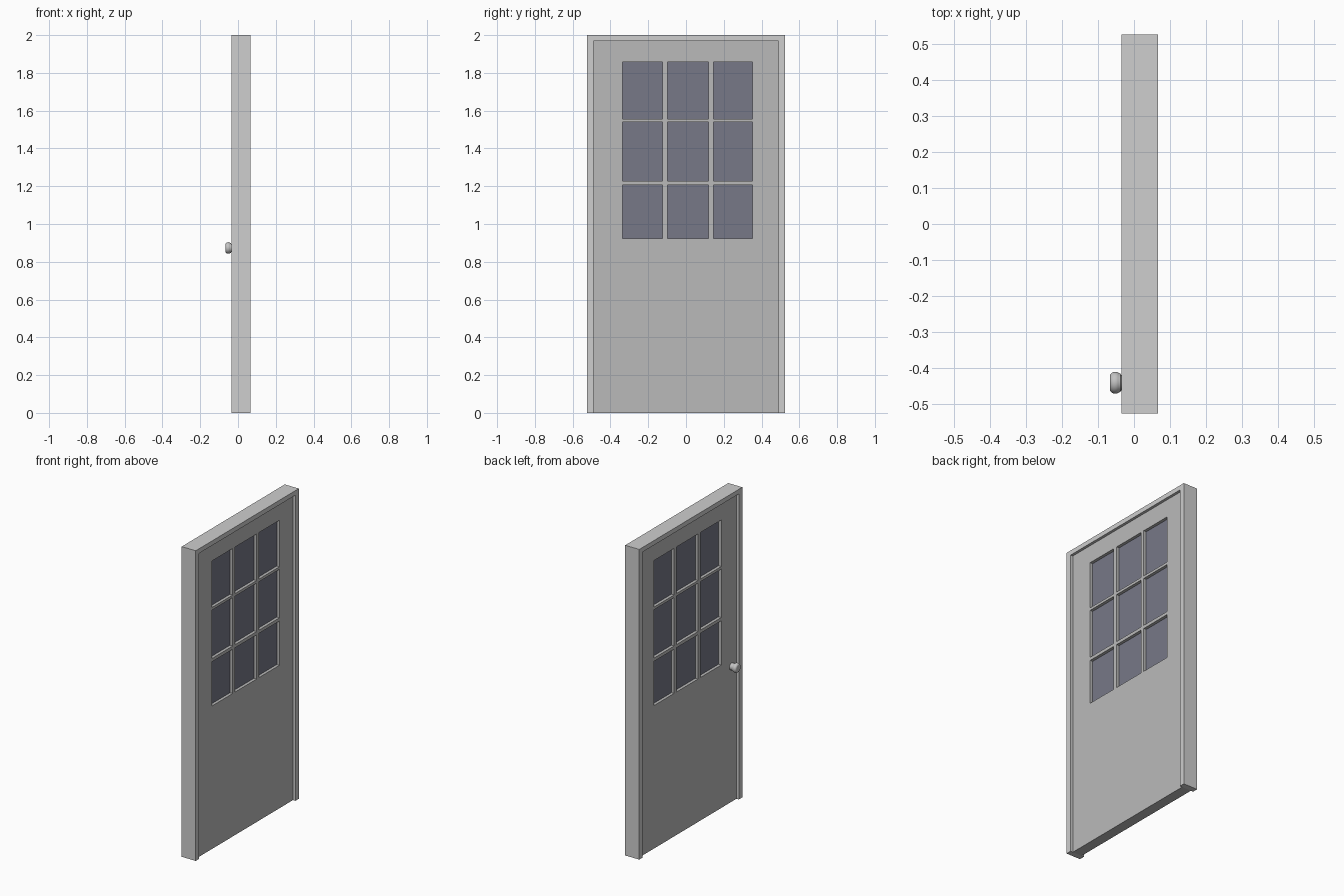
import bpy, bmesh, math
from mathutils import Vector

if "Cube" in bpy.data.objects:
    bpy.data.objects.remove(bpy.data.objects["Cube"])


def material(name, rgb):
    m = bpy.data.materials.new(name)
    m.diffuse_color = (*rgb, 1)
    m.use_nodes = True
    m.node_tree.nodes["Principled BSDF"].inputs["Base Color"].default_value = m.diffuse_color
    return m


FRAME = material("frame light grey", (0.62, 0.62, 0.62))
DOOR = material("door grey", (0.49, 0.49, 0.49))
GLASS = material("glass blue grey", (0.185, 0.19, 0.245))
METAL = material("knob metal grey", (0.55, 0.55, 0.55))


def finish(name, bm, mat):
    bmesh.ops.recalc_face_normals(bm, faces=bm.faces)
    mesh = bpy.data.meshes.new(name)
    bm.to_mesh(mesh)
    bm.free()
    mesh.materials.append(mat)
    ob = bpy.data.objects.new(name, mesh)
    bpy.context.collection.objects.link(ob)
    return ob


def extrude_x(bm, depth):
    """Give flat faces in the yz plane a thickness along x."""
    ret = bmesh.ops.extrude_face_region(bm, geom=bm.faces[:], use_keep_orig=True)
    verts = [v for v in ret["geom"] if isinstance(v, bmesh.types.BMVert)]
    bmesh.ops.translate(bm, verts=verts, vec=(depth, 0, 0))


def slab(name, polygons, x0, x1, mat):
    bm = bmesh.new()
    for poly in polygons:
        bm.faces.new([bm.verts.new((x0, y, z)) for y, z in poly])
    bmesh.ops.remove_doubles(bm, verts=bm.verts, dist=1e-5)
    extrude_x(bm, x1 - x0)
    return finish(name, bm, mat)


def rect(y0, y1, z0, z1):
    return [(y0, z0), (y1, z0), (y1, z1), (y0, z1)]


# Door frame: two jambs and a head, open at the bottom
half = [(0.525, 2.0), (0.525, 0), (0.49, 0), (0.49, 1.97)]
slab("door_frame", [half + [(-y, z) for y, z in reversed(half)]],
     -0.034, 0.066, FRAME)

# Door leaf: grid of cells with the nine window cells left open
ys = [-0.49, -0.335, -0.124, -0.098, 0.119, 0.145, 0.352, 0.49]
zs = [0, 0.922, 1.207, 1.228, 1.540, 1.557, 1.857, 1.97]
solid, panes = [], []
for i in range(7):
    for j in range(7):
        cell = rect(ys[i], ys[i + 1], zs[j], zs[j + 1])
        (panes if i % 2 and j % 2 else solid).append(cell)
slab("door_leaf", solid, -0.017, 0.049, DOOR)

# Glass panes set back inside the openings
slab("window_glass", panes, 0.002, 0.030, GLASS)

# Round knob: profile (x, radius) spun around the x axis
profile = [(-0.017, 0), (-0.017, 0.022), (-0.036, 0.022), (-0.038, 0.026)]
for k in range(9):
    a = math.radians(-50 + k * 140 / 8)
    profile.append((-0.052 - 0.0145 * math.sin(a), 0.019 + 0.0115 * math.cos(a)))
profile.append((-0.0665, 0))
bm = bmesh.new()
pts = [bm.verts.new((x, -0.44, 0.873 + r)) for x, r in profile]
edges = [bm.edges.new(pair) for pair in zip(pts, pts[1:])]
bmesh.ops.spin(bm, geom=pts + edges, cent=(0, -0.44, 0.873), axis=(1, 0, 0),
               angle=math.tau, steps=32)
bmesh.ops.remove_doubles(bm, verts=bm.verts, dist=1e-5)
knob = finish("door_knob", bm, METAL)
bpy.context.view_layer.objects.active = knob
knob.select_set(True)
bpy.ops.object.shade_smooth_by_angle(angle=math.radians(40))
